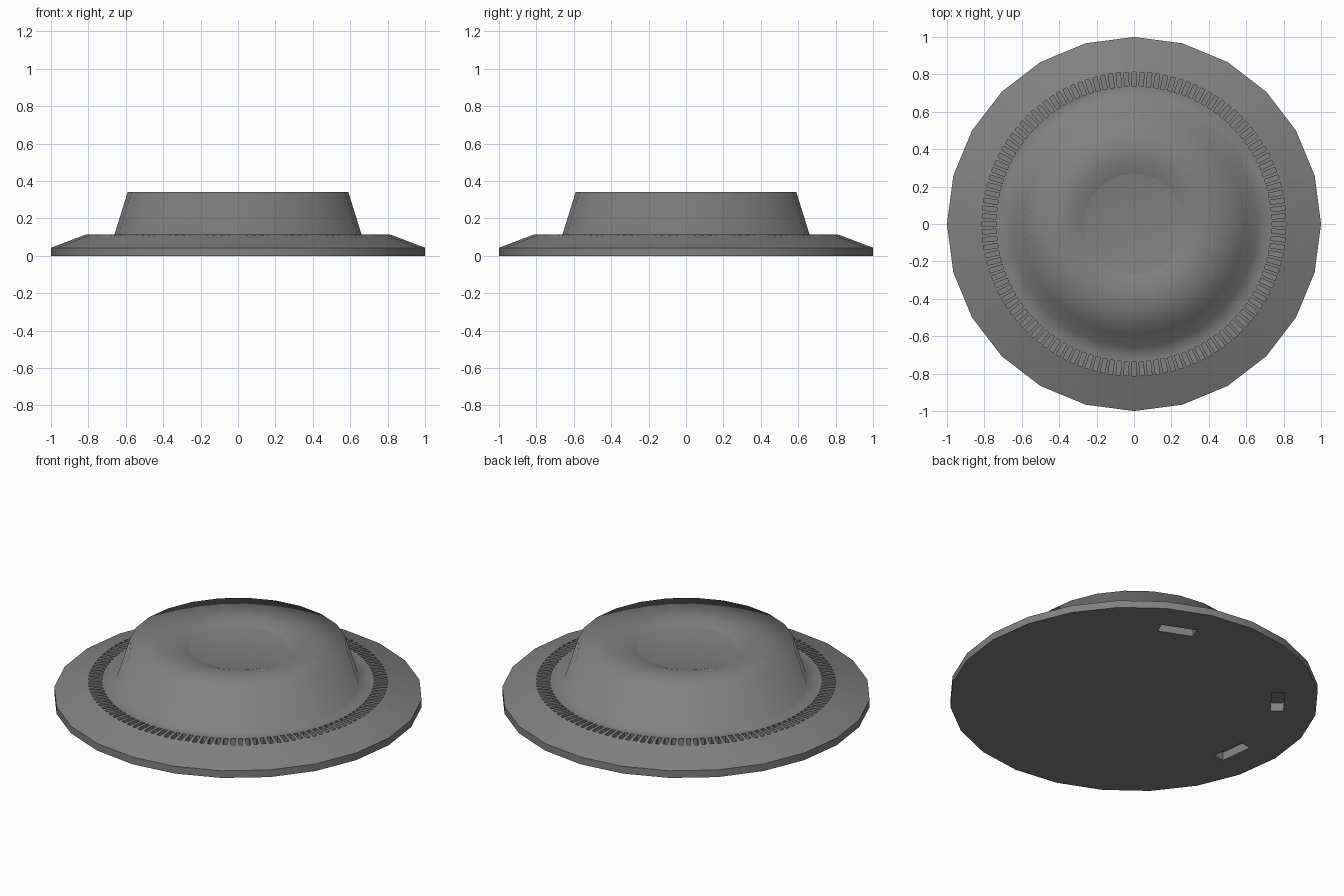
import bpy, bmesh, math
from mathutils import Matrix, Vector

if "Cube" in bpy.data.objects:
    bpy.data.objects.remove(bpy.data.objects["Cube"])

SEG, SLOTS = 24, 120
VIEW = 35  # bearing the underside sockets are measured from

grey = bpy.data.materials.new("plain_grey")
grey.diffuse_color = (0.22, 0.22, 0.22, 1)
grey.use_nodes = True
grey.node_tree.nodes["Principled BSDF"].inputs["Base Color"].default_value = grey.diffuse_color


def make_object(name, bm):
    bmesh.ops.recalc_face_normals(bm, faces=bm.faces)
    mesh = bpy.data.meshes.new(name)
    bm.to_mesh(mesh)
    bm.free()
    ob = bpy.data.objects.new(name, mesh)
    bpy.context.collection.objects.link(ob)
    mesh.materials.append(grey)
    return ob


def lathe(name, profile):
    bm = bmesh.new()
    rings = []
    for r, z in profile:
        if r == 0:
            rings.append([bm.verts.new((0, 0, z))] * SEG)
        else:
            rings.append([bm.verts.new((r * math.cos(i * math.tau / SEG),
                                        r * math.sin(i * math.tau / SEG), z))
                          for i in range(SEG)])
    for a, b in zip(rings, rings[1:]):
        for i in range(SEG):
            j = (i + 1) % SEG
            bm.faces.new(dict.fromkeys((a[i], a[j], b[j], b[i])))
    return make_object(name, bm)


def add_box(bm, angle, r0, r1, width, z0, z1):
    m = (Matrix.Rotation(math.radians(angle), 4, 'Z')
         @ Matrix.Translation(((r0 + r1) / 2, 0, (z0 + z1) / 2))
         @ Matrix.Diagonal((r1 - r0, width, z1 - z0, 1)))
    bmesh.ops.create_cube(bm, size=1, matrix=m)


# Housing: flange, raised drum, dished top with round button
housing = lathe("housing", [
    (0, 0), (1, 0), (1, 0.043), (0.81, 0.115), (0.66, 0.115), (0.59, 0.34),
    (0.34, 0.34), (0.27, 0.318), (0.18, 0.305), (0.09, 0.30), (0, 0.298)])

# Cutters: ring of vent slots and three mounting sockets underneath
bm = bmesh.new()
for i in range(SLOTS):
    add_box(bm, i * 360 / SLOTS, 0.737, 0.812, 0.023, 0.075, 0.2)
for angle in (32.5, 107, 152):
    add_box(bm, VIEW + angle, 0.745, 0.815, 0.20, -0.05, 0.05)
cutter = make_object("slot_cutter", bm)

mod = housing.modifiers.new("slots", 'BOOLEAN')
mod.operation = 'DIFFERENCE'
mod.solver = 'EXACT'
mod.object = cutter
dg = bpy.context.evaluated_depsgraph_get()
cut = bpy.data.meshes.new_from_object(housing.evaluated_get(dg))
housing.modifiers.clear()
housing.data = cut
bpy.data.objects.remove(cutter)

# Smooth drum, crisp flange rim, slots and button edge
bm = bmesh.new()
bm.from_mesh(cut)
for f in bm.faces:
    f.smooth = True
for e in bm.edges:
    mid = (e.verts[0].co + e.verts[1].co) / 2
    r = Vector((mid.x, mid.y)).length
    on_button = all(abs(v.co.z - 0.318) < 1e-3 for v in e.verts)
    sharp = r > 0.7 and e.calc_face_angle(0) > math.radians(35)
    e.smooth = not (sharp or on_button)
bm.to_mesh(cut)
bm.free()
